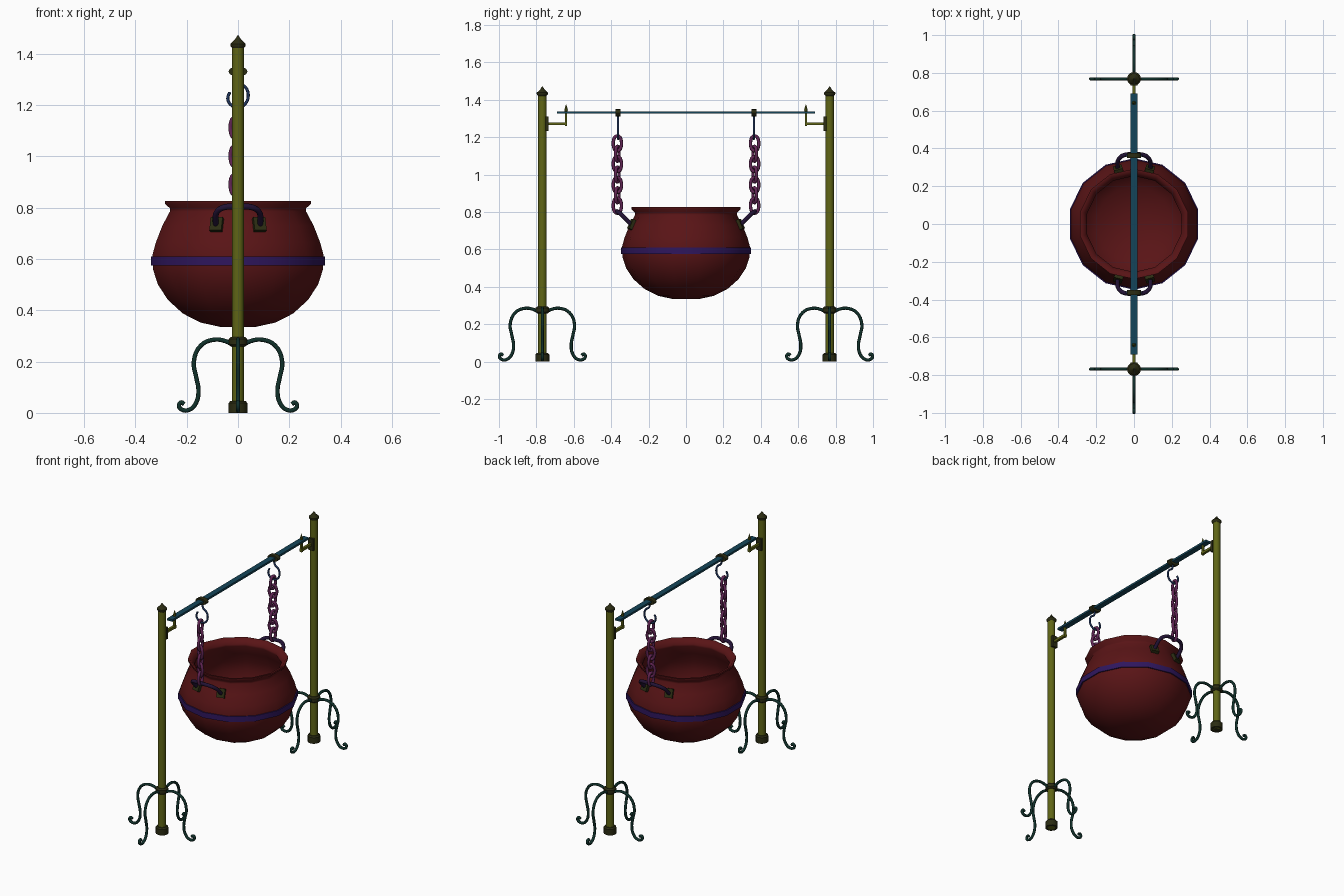
import bpy, bmesh, math
from mathutils import Matrix, Vector

if "Cube" in bpy.data.objects:
    bpy.data.objects.remove(bpy.data.objects["Cube"])


def material(name, r, g, b):
    m = bpy.data.materials.new(name)
    m.use_nodes = True
    m.diffuse_color = (r, g, b, 1)
    node = next(n for n in m.node_tree.nodes if n.type == 'BSDF_PRINCIPLED')
    node.inputs["Base Color"].default_value = (r, g, b, 1)
    return m


RED = material("dark red", .10, .007, .008)
OLIVE = material("olive", .115, .13, .008)
DARK_OLIVE = material("dark olive", .024, .025, .006)
TEAL = material("teal", .007, .06, .10)
GREEN = material("dark green", .005, .03, .023)
PURPLE = material("plum", .12, .018, .09)
INDIGO = material("indigo", .028, .008, .11)
VIOLET = material("dark violet", .016, .006, .035)
BLUE = material("steel blue", .014, .035, .11)


def finish(obj, mat, angle=40):
    obj.data.materials.clear()
    obj.data.materials.append(mat)
    bpy.ops.object.select_all(action='DESELECT')
    obj.select_set(True)
    bpy.context.view_layer.objects.active = obj
    bpy.ops.object.shade_smooth_by_angle(angle=math.radians(angle))
    return obj


def mesh_object(name, bm, mat, angle=40):
    bmesh.ops.recalc_face_normals(bm, faces=bm.faces)
    me = bpy.data.meshes.new(name)
    bm.to_mesh(me)
    bm.free()
    obj = bpy.data.objects.new(name, me)
    bpy.context.collection.objects.link(obj)
    return finish(obj, mat, angle)


def lathe(name, profile, mat, n=12, y=0, closed=False, angle=40):
    """Spin an (r, z) profile round a vertical axis at the given y."""
    bm = bmesh.new()
    rings = []
    for r, z in profile:
        ring = []
        for i in range(n):
            a = math.tau * i / n + math.pi / 2
            ring.append(bm.verts.new((r * math.cos(a), y + r * math.sin(a), z)))
        rings.append(ring)
    pairs = list(zip(rings, rings[1:]))
    if closed:
        pairs.append((rings[-1], rings[0]))
    for a, b in pairs:
        for i in range(n):
            j = (i + 1) % n
            bm.faces.new((a[i], a[j], b[j], b[i]))
    if not closed:
        bm.faces.new(rings[0])
        bm.faces.new(rings[-1])
    return mesh_object(name, bm, mat, angle)


def box(name, size, loc, mat, rot=None):
    bm = bmesh.new()
    bmesh.ops.create_cube(bm, size=1)
    m = Matrix.Translation(loc) @ (rot or Matrix()) @ Matrix.Diagonal((*size, 1))
    bmesh.ops.transform(bm, matrix=m, verts=bm.verts)
    return mesh_object(name, bm, mat)


def rod(name, points, radius, mat, cyclic=False, res=4):
    """Round bar swept along a smooth path."""
    cu = bpy.data.curves.new(name, 'CURVE')
    cu.dimensions = '3D'
    cu.bevel_depth, cu.bevel_resolution = radius, 2
    cu.resolution_u, cu.use_fill_caps = res, True
    sp = cu.splines.new('BEZIER')
    sp.bezier_points.add(len(points) - 1)
    for bp, p in zip(sp.bezier_points, points):
        bp.co = p
        bp.handle_left_type = bp.handle_right_type = 'AUTO'
    sp.use_cyclic_u = cyclic
    obj = bpy.data.objects.new(name, cu)
    bpy.context.collection.objects.link(obj)
    bpy.ops.object.select_all(action='DESELECT')
    obj.select_set(True)
    bpy.context.view_layer.objects.active = obj
    bpy.ops.object.convert(target='MESH')
    return finish(bpy.context.view_layer.objects.active, mat, 60)


# Cauldron: outer wall, flared rim, then inner wall
lathe("cauldron", [(.07, .335), (.15, .352), (.22, .387), (.28, .44), (.32, .50),
                   (.34, .56), (.342, .615), (.328, .665), (.302, .73), (.272, .785),
                   (.272, .797), (.292, .815), (.292, .826), (.28, .826), (.254, .797),
                   (.254, .785), (.284, .725), (.31, .66), (.322, .60), (.30, .50),
                   (.26, .44), (.20, .395), (.07, .36)], RED, n=14, angle=50)
lathe("cauldron_band", [(.335, .575), (.348, .575), (.348, .61), (.335, .61)],
      INDIGO, n=14, closed=True)

# Flat crossbar
box("crossbar", (.036, 1.38, .013), (0, 0, 1.332), TEAL)

LEG = [(.02, .265), (.05, .28), (.095, .285), (.145, .262), (.172, .20), (.163, .14),
       (.154, .09), (.163, .04), (.19, .012), (.219, .013), (.23, .028),
       (.221, .041), (.21, .033)]
HOOK = [(0, 1.318), (.008, 1.285), (.03, 1.268), (.04, 1.235), (.027, 1.203), (0, 1.19),
        (-.027, 1.2), (-.04, 1.225), (-.032, 1.25)]

for s, side in ((-1, "front"), (1, "back")):
    py = .768 * s
    # Post with foot, collar and pointed cap
    lathe(side + "_post", [(.023, .0), (.023, 1.43)], OLIVE, y=py)
    lathe(side + "_post_foot", [(.037, 0), (.037, .038), (.03, .046)], DARK_OLIVE, y=py)
    lathe(side + "_post_collar", [(.028, .258), (.037, .266), (.037, .287), (.028, .295)],
          DARK_OLIVE, y=py)
    lathe(side + "_post_cap", [(.022, 1.42), (.03, 1.43), (.03, 1.438), (.012, 1.455),
                               (.003, 1.47)], DARK_OLIVE, y=py)
    # Four scrolled legs
    for k in range(4):
        c, d = round(math.cos(k * math.pi / 2)), round(math.sin(k * math.pi / 2))
        rod(f"{side}_leg_{k + 1}", [(r * c, py + r * d, z) for r, z in LEG], .0085, GREEN)

    # Bracket with upright pin holding the bar
    box(side + "_bracket_plate", (.036, .016, .075), (0, .742 * s, 1.272), DARK_OLIVE)
    box(side + "_bracket_arm", (.016, .11, .016), (0, .69 * s, 1.272), OLIVE)
    box(side + "_bracket_pin", (.012, .012, .08), (0, .641 * s, 1.30), OLIVE)
    lathe(side + "_bracket_point", [(.006, 1.335), (.01, 1.345), (.001, 1.376)],
          OLIVE, n=8, y=.641 * s)

    # Slider on the bar and hanging hook
    hy = .363 * s
    bm = bmesh.new()
    bmesh.ops.create_cone(bm, cap_ends=True, segments=12, radius1=1, radius2=1, depth=1)
    bmesh.ops.transform(bm, verts=bm.verts, matrix=Matrix.Translation((0, hy, 1.33))
                        @ Matrix.Diagonal((.037, .028, .02, 1))
                        @ Matrix.Rotation(math.pi / 2, 4, 'X'))
    mesh_object(side + "_slider", bm, DARK_OLIVE)
    rod(side + "_hook", [(x, hy, z) for x, z in HOOK], .006, BLUE)

    # Chain of alternately turned links
    for k in range(7):
        turn = math.radians(90 + (5 if k % 2 == 0 else 65)) * -s
        pts = []
        for i in range(8):
            a = math.tau * (i + .5) / 8
            u = .0205 * math.copysign(min(1, abs(math.cos(a)) * 1.15), math.cos(a))
            v = .0385 * math.sin(a) * 1.05
            pts.append((-.009 + u * math.cos(turn), hy + .004 * s + u * math.sin(turn),
                        1.167 - .0555 * k + v))
        rod(f"{side}_chain_link_{k + 1}", pts, .009, PURPLE, cyclic=True, res=3)

    # Lifting handle with its two lugs
    half = [(.085, .285, .725), (.087, .312, .752), (.082, .342, .783), (.055, .364, .801)]
    path = half + [(0, .368, .803)] + [(-x, y, z) for x, y, z in reversed(half)]
    rod(side + "_handle", [(x, y * s, z) for x, y, z in path], .0115, VIOLET)
    for x in (-.083, .083):
        yaw = Matrix.Rotation(-x * s * 3.2, 4, 'Z')
        tilt = Matrix.Rotation(.42 * s, 4, 'X')
        box(side + ("_lug_left" if x > 0 else "_lug_right"), (.048, .024, .055),
            (x, .288 * s, .733), DARK_OLIVE, yaw @ tilt)
